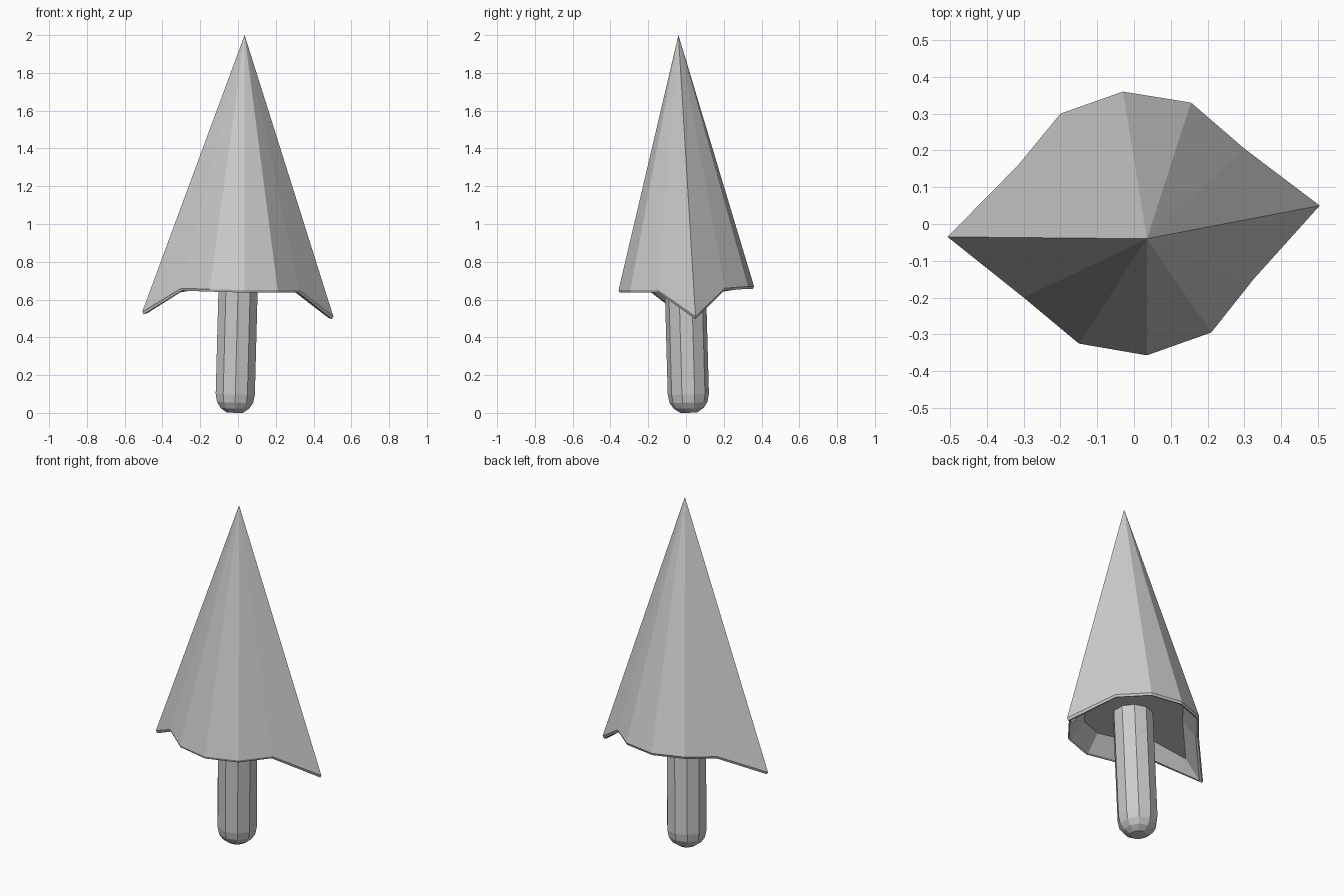
import bpy, bmesh
from math import cos, sin, pi
from mathutils import Vector

cube = bpy.data.objects.get("Cube")
if cube:
    bpy.data.objects.remove(cube)

grey = bpy.data.materials.new("plain grey")
grey.use_nodes = True
colour = (0.6, 0.6, 0.6, 1)
grey.diffuse_color = colour
grey.node_tree.nodes["Principled BSDF"].inputs["Base Color"].default_value = colour

APEX = Vector((0.035, -0.04, 2.0))
LEAN = Vector((0.0265, -0.0275, 1.0))


def build(name, rings, cap_start, cap_end, tip=None):
    """Skin a list of point rings, closing either end with a face or a tip."""
    bm = bmesh.new()
    loops = [[bm.verts.new(p) for p in ring] for ring in rings]
    n = len(loops[0])
    for a, b in zip(loops, loops[1:]):
        for i in range(n):
            j = (i + 1) % n
            bm.faces.new((a[i], a[j], b[j], b[i]))
    if tip:
        t = bm.verts.new(tip)
        for i in range(n):
            bm.faces.new((t, loops[0][i], loops[0][(i + 1) % n]))
    if cap_start:
        bm.faces.new(loops[0])
    if cap_end:
        bm.faces.new(loops[-1])
    bmesh.ops.recalc_face_normals(bm, faces=bm.faces)
    mesh = bpy.data.meshes.new(name)
    bm.to_mesh(mesh)
    bm.free()
    mesh.materials.append(grey)
    obj = bpy.data.objects.new(name, mesh)
    bpy.context.collection.objects.link(obj)
    return obj


# Foliage: a faceted cone with two drooping corners and a hollow underside
rim = [Vector(p) for p in (
    (0.505, 0.05, 0.51), (0.30, 0.205, 0.66), (0.155, 0.33, 0.67),
    (-0.03, 0.36, 0.67), (-0.20, 0.30, 0.67), (-0.315, 0.16, 0.65),
    (-0.507, -0.035, 0.535), (-0.30, -0.20, 0.66), (-0.15, -0.325, 0.655),
    (0.035, -0.357, 0.65), (0.21, -0.295, 0.65), (0.325, -0.15, 0.65))]


def inset(scale, lift):
    return [Vector((p.x * scale, p.y * scale, p.z + lift)) for p in rim]


build("foliage", [rim, inset(0.985, -0.013), inset(0.95, -0.008), inset(0.75, 0.085)],
      False, True, APEX)

# Trunk: a leaning post with a rounded foot
SIDES = 10
foot = Vector((-0.017, 0.015, 0))
profile = [(0.045, 0.006), (0.080, 0.025), (0.101, 0.057), (0.109, 0.10), (0.109, 0.76)]
rings = []
for r, z in profile:
    centre = foot + LEAN * z
    rings.append([centre + Vector((r * cos(2 * pi * (i + 0.5) / SIDES),
                                   r * sin(2 * pi * (i + 0.5) / SIDES),
                                   -r * (LEAN.x * cos(2 * pi * (i + 0.5) / SIDES)
                                         + LEAN.y * sin(2 * pi * (i + 0.5) / SIDES))))
                  for i in range(SIDES)])
rings[0] = [Vector((p.x, p.y, max(p.z, 0.0))) for p in rings[0]]
# Pull the lowest ring down so the foot rests on the ground
low = min(p.z for p in rings[0])
rings[0] = [p - Vector((0, 0, low)) for p in rings[0]]
build("trunk", rings, True, True)
